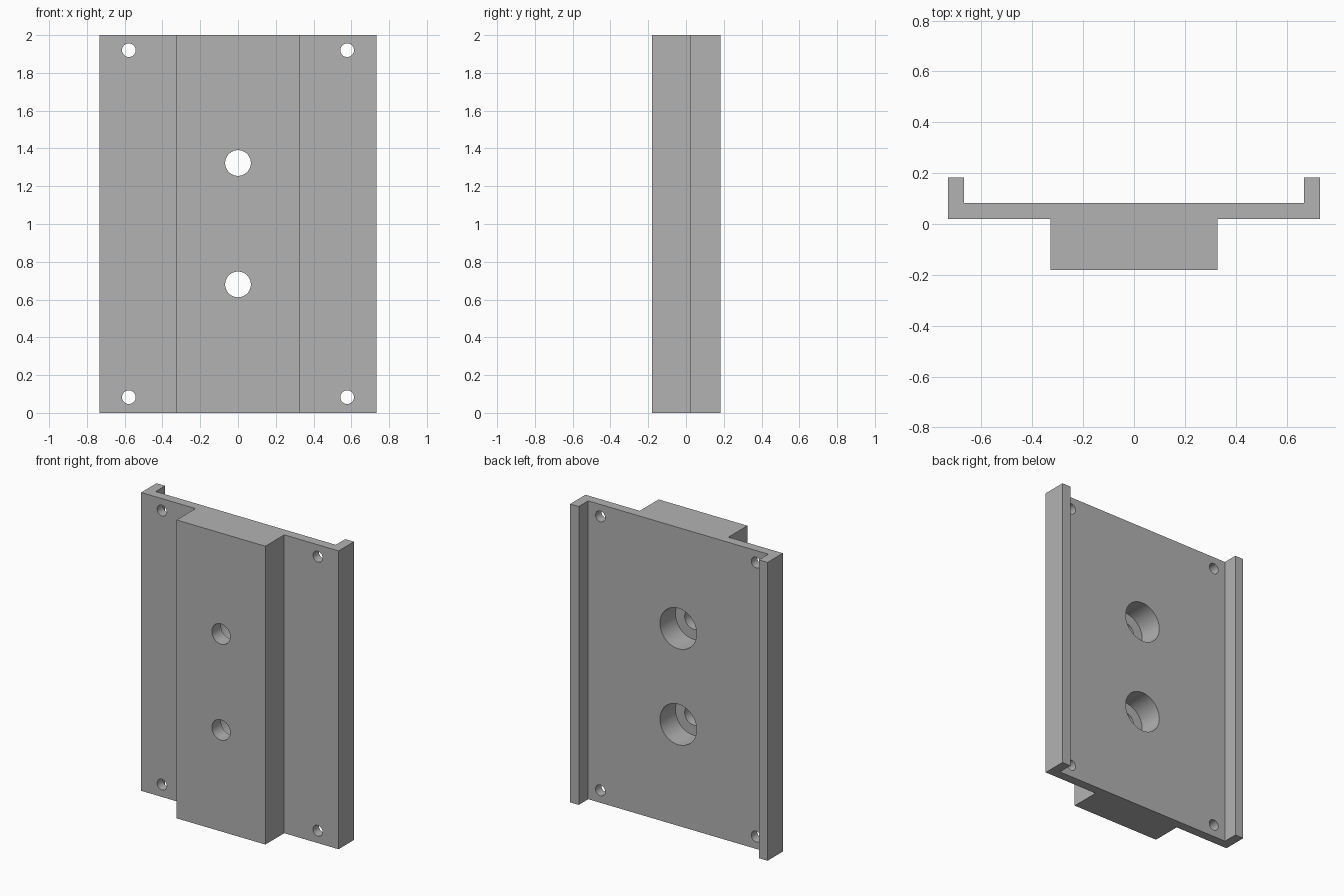
import bpy
import bmesh
import math
from mathutils import Matrix

cube = bpy.data.objects.get("Cube")
if cube:
    bpy.data.objects.remove(cube, do_unlink=True)

# Single grey material
GREY = (0.448, 0.448, 0.448, 1.0)
grey = bpy.data.materials.new("plain grey")
grey.use_nodes = True
grey.diffuse_color = GREY
grey.node_tree.nodes["Principled BSDF"].inputs["Base Color"].default_value = GREY

HEIGHT = 2.0
BACK, FRONT = 0.182, -0.18          # overall depth
PLATE_BACK, PLATE_FRONT = 0.082, 0.02
HALF_WIDTH, LIP_INNER, BLOCK = 0.732, 0.668, 0.329
BORE_FLOOR = -0.083


def make_object(name, bm):
    bmesh.ops.recalc_face_normals(bm, faces=bm.faces[:])
    mesh = bpy.data.meshes.new(name)
    bm.to_mesh(mesh)
    bm.free()
    mesh.materials.append(grey)
    obj = bpy.data.objects.new(name, mesh)
    bpy.context.collection.objects.link(obj)
    return obj


def add_cylinder(bm, x, z, radius, y0, y1, sides):
    """Cylinder along y between two depths."""
    place = Matrix.Translation((x, (y0 + y1) / 2, z)) @ Matrix.Rotation(math.pi / 2, 4, "X")
    bmesh.ops.create_cone(bm, cap_ends=True, segments=sides, radius1=radius,
                          radius2=radius, depth=abs(y1 - y0), matrix=place)


# Mounting plate: half profile mirrored across x, then extruded upward
half = [(BLOCK, FRONT), (BLOCK, PLATE_FRONT), (HALF_WIDTH, PLATE_FRONT),
        (HALF_WIDTH, BACK), (LIP_INNER, BACK), (LIP_INNER, PLATE_BACK)]
profile = half + [(-x, y) for x, y in reversed(half)]
bm = bmesh.new()
base = bm.faces.new([bm.verts.new((x, y, 0)) for x, y in profile])
top = bmesh.ops.extrude_face_region(bm, geom=[base])
bmesh.ops.translate(bm, vec=(0, 0, HEIGHT),
                    verts=[v for v in top["geom"] if isinstance(v, bmesh.types.BMVert)])
plate = make_object("mounting_plate", bm)

# Through holes: four screw holes in the corners and two bolt holes
through = bmesh.new()
for x in (-0.578, 0.578):
    for z in (0.083, 1.92):
        add_cylinder(through, x, z, 0.036, -0.3, 0.3, 32)

# Wide counterbores entering from the back
bores = bmesh.new()
for z in (0.68, 1.323):
    add_cylinder(through, 0, z, 0.068, -0.3, 0.3, 48)
    add_cylinder(bores, 0, z, 0.136, BORE_FLOOR, 0.3, 48)

cutters = [make_object("counterbore_cutter", bores), make_object("hole_cutter", through)]

bpy.ops.object.select_all(action="DESELECT")
plate.select_set(True)
bpy.context.view_layer.objects.active = plate
for cutter in cutters:
    cutter.hide_render = True
    cut = plate.modifiers.new(cutter.name, "BOOLEAN")
    cut.operation = "DIFFERENCE"
    cut.solver = "EXACT"
    cut.object = cutter
    bpy.ops.object.modifier_apply(modifier=cut.name)
    bpy.data.objects.remove(cutter, do_unlink=True)

# Smooth hole walls, crisp edges elsewhere
bpy.ops.object.shade_smooth_by_angle(angle=math.radians(30))
